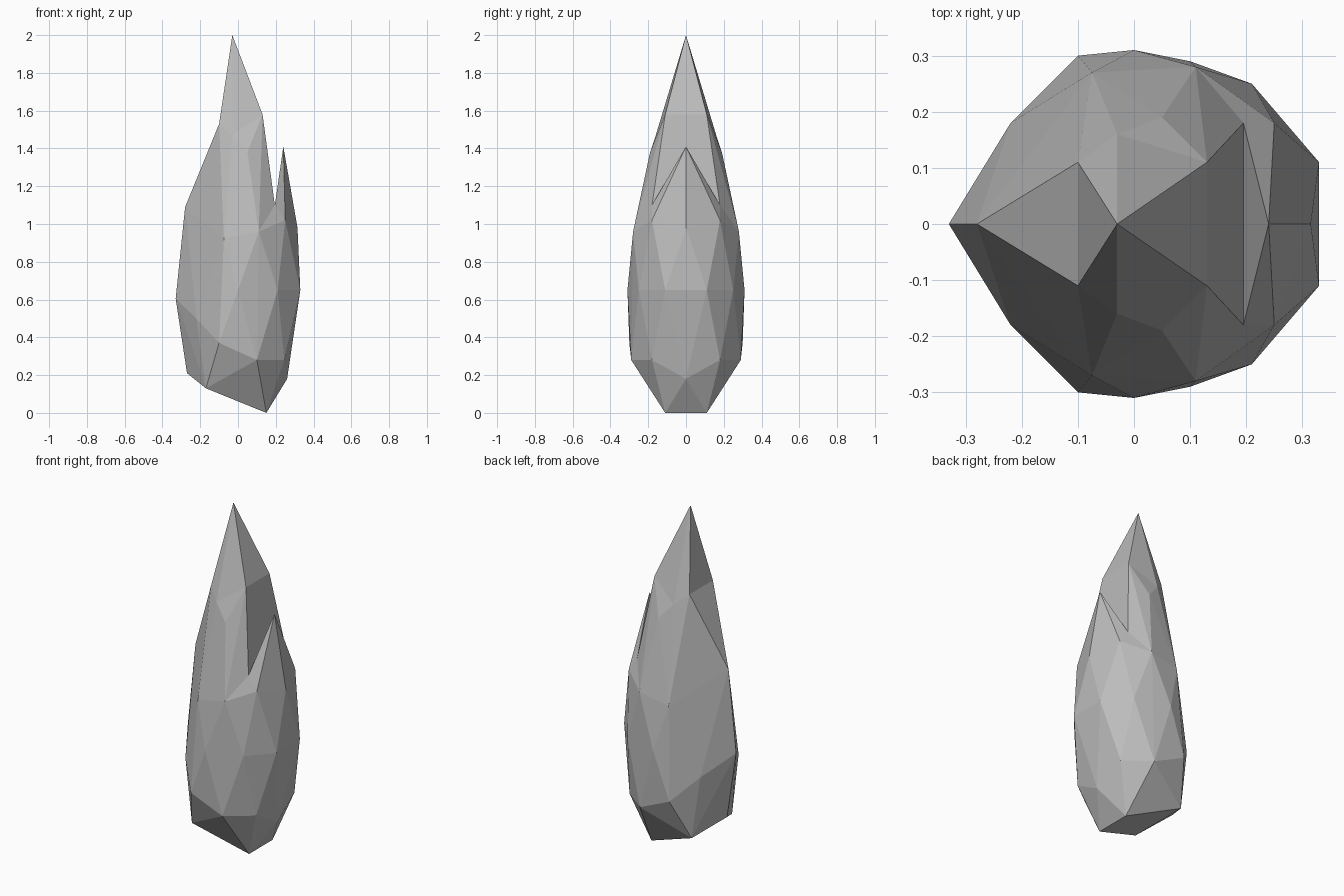
import bpy
import bmesh

# Remove the default object
default = bpy.data.objects.get("Cube")
if default:
    bpy.data.objects.remove(default, do_unlink=True)

# Single stone colour
STONE = (0.5, 0.5, 0.5, 1.0)
stone = bpy.data.materials.new("grey_stone")
stone.use_nodes = True
stone.diffuse_color = STONE
stone.node_tree.nodes["Principled BSDF"].inputs["Base Color"].default_value = STONE

# Corner points on the +y half; each is mirrored to the other half
CORNERS = {
    "peak": (-0.03, 0, 2),
    "tip_left": (-0.1, 0.11, 1.53),
    "tip_right": (0.13, 0.11, 1.58),
    "tip_side": (-0.03, 0.16, 1.47),
    "shoulder": (0.05, 0.19, 1.38),
    "notch": (0.195, 0.18, 1.1),
    "spike_peak": (0.24, 0, 1.41),
    "spike_side": (0.25, 0.18, 1.02),
    "spike_front": (0.315, 0, 0.98),
    "flank_left": (-0.28, 0, 1.09),
    "flank_side": (-0.075, 0.27, 0.92),
    "flank_right": (0.11, 0.28, 0.96),
    "waist_left": (-0.33, 0, 0.605),
    "waist_back": (-0.22, 0.18, 0.5),
    "waist_side": (0, 0.31, 0.65),
    "waist_mid": (0.21, 0.25, 0.65),
    "waist_right": (0.33, 0.11, 0.65),
    "base_back": (-0.1, 0.3, 0.37),
    "base_side": (0.1, 0.29, 0.28),
    "base_mid": (0.245, 0.18, 0.28),
    "base_right": (0.26, 0, 0.18),
    "foot_right": (0.15, 0.11, 0),
    "foot_back": (-0.17, 0.19, 0.13),
    "foot_left": (-0.27, 0, 0.21),
}


def faceted_part(name, corner_names):
    """Wrap the named corners and their mirror images in a flat-faced solid."""
    bm = bmesh.new()
    for corner in corner_names.split():
        x, y, z = CORNERS[corner]
        for side in {y, -y}:
            bm.verts.new((x, side, z))
    hull = bmesh.ops.convex_hull(bm, input=bm.verts)
    loose = {g for g in hull["geom_interior"] if isinstance(g, bmesh.types.BMVert)}
    bmesh.ops.delete(bm, geom=list(loose), context="VERTS")
    bmesh.ops.recalc_face_normals(bm, faces=bm.faces)
    mesh = bpy.data.meshes.new(name)
    bm.to_mesh(mesh)
    bm.free()
    mesh.materials.append(stone)
    part = bpy.data.objects.new(name, mesh)
    bpy.context.collection.objects.link(part)
    return part


# Pointed top of the tall spire
faceted_part("spire_tip", "peak tip_left tip_right tip_side")

# Tall spire rising out of the body
faceted_part("spire", "tip_left tip_right tip_side shoulder notch "
                      "flank_left flank_side flank_right waist_back")

# Small spike beside the notch
faceted_part("side_spike", "spike_peak notch spike_side spike_front")

# Wide lower body with a slanted underside
faceted_part("body", "notch spike_side spike_front flank_left flank_side flank_right "
                     "waist_left waist_back waist_side waist_mid waist_right "
                     "base_back base_side base_mid base_right "
                     "foot_right foot_back foot_left")
